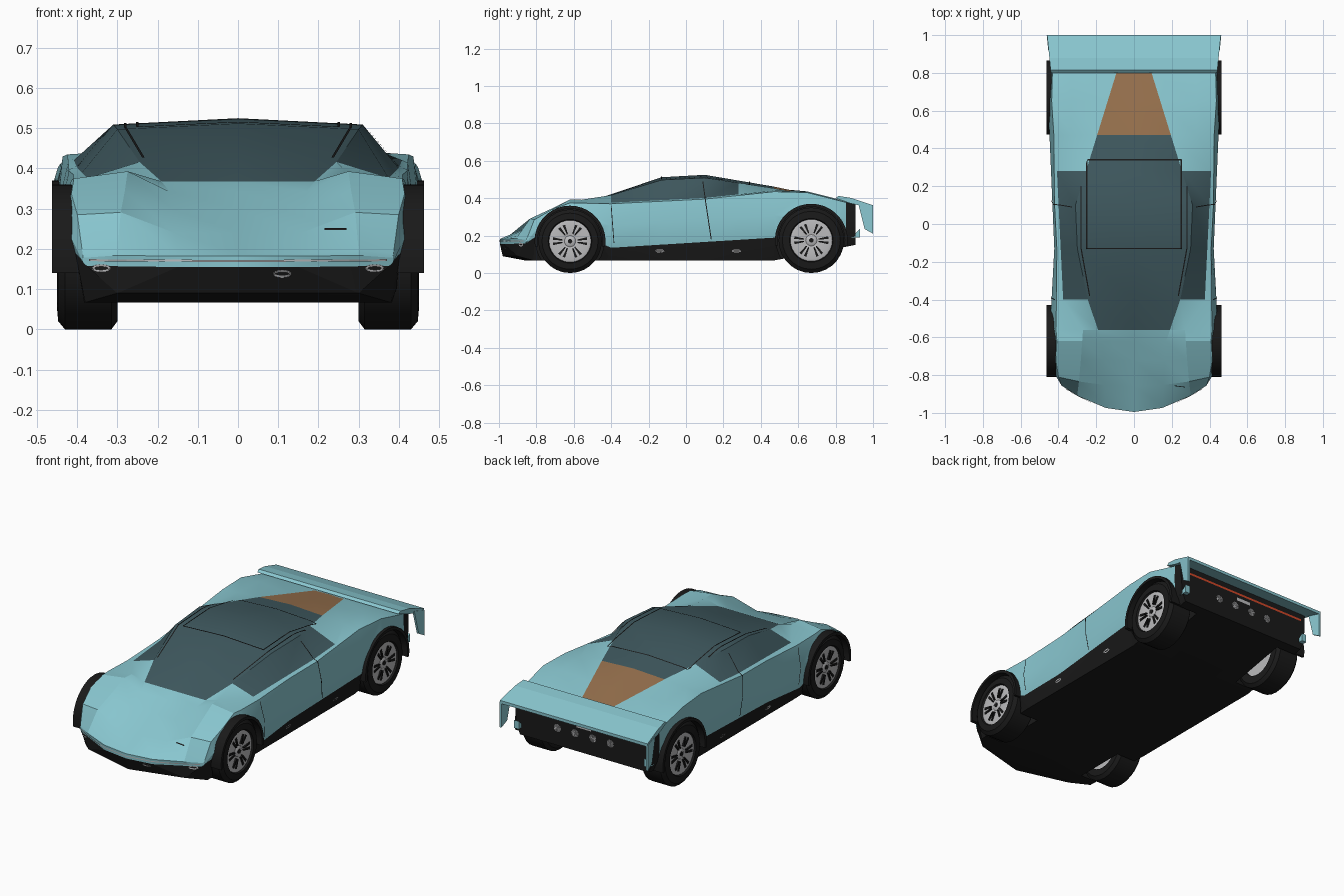
import bpy, bmesh, math
from mathutils import Vector
from mathutils.bvhtree import BVHTree

if "Cube" in bpy.data.objects:
    bpy.data.objects.remove(bpy.data.objects["Cube"])


def material(name, r, g, b):
    m = bpy.data.materials.new(name)
    m.diffuse_color = (r, g, b, 1)
    m.use_nodes = True
    m.node_tree.nodes["Principled BSDF"].inputs["Base Color"].default_value = m.diffuse_color
    return m


BLACK = material("black trim", .01, .01, .01)
TEAL = material("pale teal paint", .25, .57, .63)
GLASS = material("dark glass", .05, .10, .115)
BROWN = material("brown engine cover", .31, .165, .075)
SILVER = material("silver", .5, .5, .51)
RED = material("red light", .62, .06, .02)


def smooth(ob, angle):
    activate(ob)
    bpy.ops.object.shade_smooth_by_angle(angle=math.radians(angle))


def activate(ob):
    bpy.ops.object.select_all(action='DESELECT')
    ob.select_set(True)
    bpy.context.view_layer.objects.active = ob


def make(name, verts, faces, mats, angle=None, fix=True):
    bm = bmesh.new()
    vs = [bm.verts.new(v) for v in verts]
    for f in faces:
        bm.faces.new([vs[i] for i in f])
    if fix:
        bmesh.ops.remove_doubles(bm, verts=bm.verts, dist=1e-5)
        bmesh.ops.recalc_face_normals(bm, faces=bm.faces)
    me = bpy.data.meshes.new(name)
    bm.to_mesh(me)
    bm.free()
    ob = bpy.data.objects.new(name, me)
    bpy.context.collection.objects.link(ob)
    for m in mats:
        me.materials.append(m)
    if angle:
        smooth(ob, angle)
    return ob


def lathe(name, prof, y, z, side, mat, n=28, a0=0, a1=360, closed=False):
    """Turn (x, radius) points around an axle; part turns give a closed arch."""
    full = a1 - a0 >= 360
    rows, k = (n if full else n + 1), len(prof)
    verts = []
    for i in range(rows):
        a = math.radians(a0 + (a1 - a0) * i / n)
        verts += [(side * x, y + r * math.cos(a), z + r * math.sin(a)) for x, r in prof]
    faces = []
    for i in range(n):
        j = (i + 1) % rows
        for q in range(k if closed else k - 1):
            p = (q + 1) % k
            f = [i * k + q, i * k + p, j * k + p, j * k + q]
            if prof[q][1] == 0:
                f.pop(3)
            elif prof[p][1] == 0:
                f.pop(2)
            faces.append(f)
    if not full:
        faces += [list(range(k)), [n * k + q for q in range(k)]]
    return make(name, verts, faces, [mat], 35)


def prism(name, pts, x0, x1, mat, taper=0):
    """Extrude a (y, z) outline across x."""
    k = len(pts)
    verts = [(x + math.copysign(taper * (y - .8), x), y, z) for x in (x0, x1) for y, z in pts]
    faces = [[i, (i + 1) % k, k + (i + 1) % k, k + i] for i in range(k)]
    return make(name, verts, faces + [list(range(k)), list(range(k, 2 * k))], [mat])


def curve(*keys):
    """Piecewise linear function of y through (y, value) keys."""
    def value(y):
        if y <= keys[0][0]:
            return keys[0][1]
        for (a, u), (b, v) in zip(keys, keys[1:]):
            if y <= b:
                return u + (v - u) * (y - a) / (b - a)
        return keys[-1][1]
    return value


# Body guide curves along the length
floor_z = curve((-.995, .155), (-.98, .09), (-.86, .067), (.47, .067), (.905, .15))
floor_x = curve((-.995, .15), (-.98, .3), (-.86, .38), (-.4, .4))
waist_x = curve((-.995, .385), (-.72, .44), (-.56, .445), (-.13, .422), (.65, .455), (.905, .43))
skirt_z = curve((-.995, .158), (-.86, .19), (-.56, .205), (-.4, .135), (.65, .2))
tuck = curve((-.995, 0), (-.62, .035), (0, .008), (.56, .026), (.905, 0))
shoulder_z = curve((-.995, .178), (-.86, .285), (-.62, .375), (-.4, .37), (.1, .395),
                   (.47, .435), (.65, .43), (.905, .365))
inner_x = curve((-.98, .3), (-.56, .27), (-.4, .375), (.28, .408), (.47, .33))
crown_x = curve((-.98, .15), (-.62, .17), (-.4, .245), (-.13, .3), (.1, .31), (.81, .09))
crown_z = curve((-.995, .182), (-.56, .368), (-.13, .512), (.1, .525), (.47, .462), (.905, .37))


def half_outline(y):
    w, s, h, top = waist_x(y), skirt_z(y), shoulder_z(y), crown_z(y)
    rise = min(.12, .007 + .19 * (y + .995), .12 - .08 * (y - .5))
    return [(0, floor_z(y)), (floor_x(y), floor_z(y)), (w - .008, s), (w, s + rise),
            (w - tuck(y), h), (inner_x(y), h + (.018 if -.7 < y < -.5 else .006)),
            (crown_x(y), top - max(0, .1 * (top - .368))), (0, top)]


# Loft the body shell, the nose bent into a shallow V
stations = [-.995, -.98, -.86, -.72, -.62, -.56, -.4, -.13, .1, .28, .47, .65, .81, .855, .905]
N = 14
verts, faces, tints = [], [], []
for y in stations:
    bend = max(0, .95 * (1 - (y + .995) / .2))
    half = half_outline(y)
    ring = half + [(-x, z) for x, z in half[6:0:-1]]
    verts += [(x, y + bend * x * x, z) for x, z in ring]
for s in range(len(stations) - 1):
    yc = (stations[s] + stations[s + 1]) / 2
    for i in range(N):
        j = (i + 1) % N
        faces.append([s * N + i, s * N + j, (s + 1) * N + j, (s + 1) * N + i])
        band = min(i, N - 1 - i)
        tint = 0 if band < 2 or (band < 4 and yc > .855) else 1
        if band == 6 and -.56 < yc < .47 or band == 5 and -.4 < yc < .28:
            tint = 2
        elif band == 6 and .47 < yc < .81:
            tint = 3
        tints.append(tint)
for s in (0, len(stations) - 1):
    for b in range(3):
        q = (b, b + 1, 6 - b, 7 - b)
        faces.append([s * N + i for i in q])
        faces.append([s * N + (N - i) % N for i in q])
        tints += [1 if s == 0 else 0] * 2
body = make("body_shell", verts, faces, [BLACK, TEAL, GLASS, BROWN])
for p, t in zip(body.data.polygons, tints):
    p.material_index = t
bm = bmesh.new()
bm.from_mesh(body.data)
bvh = BVHTree.FromBMesh(bm)
bm.free()

# Wheel wells, tyres, rims and arch flares
for end, wy, r in (("front", -.62, .17), ("rear", .67, .175)):
    for side, tag in ((1, "right"), (-1, "left")):
        nm = f"{end}_{tag}_"
        w = r + .013
        cut = lathe("well_cutter", [(.28, 0), (.28, w), (.6, w), (.6, 0)], wy, r, side, BLACK)
        activate(body)
        mod = body.modifiers.new("well", 'BOOLEAN')
        mod.operation, mod.solver, mod.object = 'DIFFERENCE', 'EXACT', cut
        bpy.ops.object.modifier_apply(modifier=mod.name)
        bpy.data.objects.remove(cut)
        lathe(nm + "tyre", [(.3, .112), (.3, r - .02), (.315, r), (.43, r), (.447, r - .02),
                            (.45, .117), (.44, .112)], wy, r, side, BLACK)
        lathe(nm + "rim", [(.31, 0), (.31, .113), (.44, .113), (.444, .1), (.434, .03),
                           (.44, .02), (.44, 0)], wy, r, side, SILVER)
        lathe(nm + "hub", [(.43, 0), (.43, .012), (.443, .012), (.443, 0)], wy, r, side, BLACK, 12)
        for k in range(12):
            a = math.radians(60 * (k // 2) + (9 if k % 2 else -9))
            u, v = Vector((math.cos(a), math.sin(a))), Vector((-math.sin(a), math.cos(a)))
            pts = [Vector((wy, r)) + u * d + v * t for d, t in
                   ((.04, -.003), (.092, -.007), (.092, .007), (.04, .003))]
            prism(nm + "spoke_slot", pts, side * .432, side * .446, BLACK)
        lo, hi = r + .004, r + .02
        lathe(nm + "arch_flare", [(.39, lo), (.462, lo), (.462, hi), (.39, hi)],
              wy, r, side, BLACK, 20, -9, 189, True)
smooth(body, 22)

# Rear wing with hanging end plates
prism("rear_wing", [(.8, .4), (.815, .412), (.88, .402), (1, .362), (1, .345), (.88, .372)],
      -.44, .44, TEAL, .1)
for s in (1, -1):
    prism("wing_end_plate", [(.92, .375), (1, .352), (1, .21), (.955, .235)],
          s * .43, s * .442, TEAL, .1)
    prism("rear_corner_fin", [(.88, .19), (.93, .19), (.93, .235)], s * .39, s * .42, TEAL)

# Thin ribbons projected on the body
RAYS = {"top": lambda a, b: ((a, b, 2), (0, 0, -1)), "front": lambda a, b: ((a, -2, b), (0, 1, 0)),
        "back": lambda a, b: ((a, 2, b), (0, -1, 0)), "side": lambda a, b: ((2, a, b), (-1, 0, 0))}


def ribbon(name, view, path, width, mat, mirror=True, steps=8):
    pts = []
    for p, q in zip(path, path[1:]):
        p, q = Vector(p), Vector(q)
        d = (q - p).normalized()
        off = Vector((-d.y, d.x)) * width / 2
        for i in range(steps + 1):
            c = p.lerp(q, i / steps)
            pts += [c - off, c + off]
    verts = []
    for c in pts:
        o, d = RAYS[view](*c)
        hit = bvh.ray_cast(Vector(o), Vector(d))[0]
        if hit is None:
            return
        verts.append(hit - Vector(d) * .004)
    quads = [[i, i + 1, i + 3, i + 2] for i in range(0, len(pts) - 2, 2)]
    for s in (1, -1) if mirror else (1,):
        ob = make(name, [(s * v.x, v.y, v.z) for v in verts], quads, [mat], fix=False)
        ray = Vector(RAYS[view](0, 0)[1])
        ray.x *= s
        if sum(p.normal.dot(ray) * p.area for p in ob.data.polygons) > 0:
            ob.data.flip_normals()


def oval(cx, cz, rx, rz, n=14):
    turns = [k * math.tau / n for k in range(n + 1)]
    return [(cx + rx * math.cos(t), cz + rz * math.sin(t)) for t in turns]


# Panel seams
ribbon("roof_panel_seam", "top", [(0, -.13), (.25, -.13), (.25, .34), (0, .34)], .006, BLACK)
ribbon("windscreen_pillar_seam", "top", [(.235, -.38), (.28, -.13), (.28, .2)], .006, BLACK)
ribbon("door_rear_seam", "side", [(.09, .49), (.105, .38), (.135, .18)], .005, BLACK)
ribbon("door_front_seam", "side", [(-.4, .36), (-.385, .16)], .004, BLACK)
ribbon("hood_slit", "front", [(.215, .25), (.27, .25)], .005, BLACK)

# Lights
ribbon("front_light_bar", "front", [(0, .17), (.37, .172)], .005, SILVER)
for x, z in ((.11, .138), (.34, .152)):
    ribbon("front_lamp", "front", oval(x, z, .021, .007), .006, SILVER, steps=1)
for y in (-.14, .27):
    ribbon("skirt_marker", "side", oval(y, .118, .022, .006), .005, SILVER, steps=1)
ribbon("rear_light_bar", "back", [(0, .328), (.4, .328)], .012, RED)
for x in (.055, .165):
    ribbon("rear_round_lamp", "back", oval(x, .25, .011, .011), .022, SILVER, steps=1)
ribbon("rear_plate", "back", [(-.045, .295), (.045, .295)], .018, SILVER, mirror=False)
